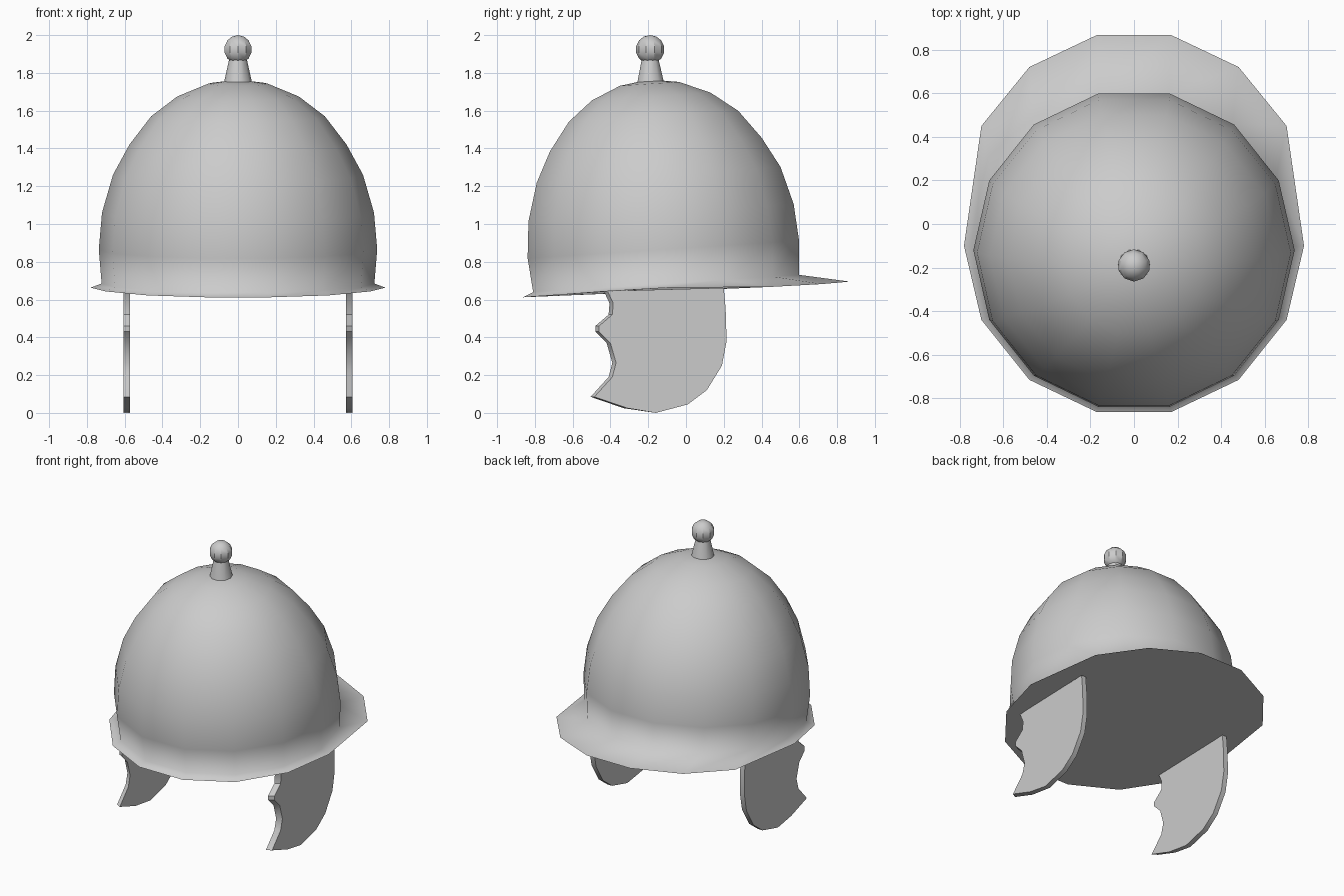
import bpy, bmesh, math

if "Cube" in bpy.data.objects:
    bpy.data.objects.remove(bpy.data.objects["Cube"])

SIDES = 14

def finish(name, bm):
    bmesh.ops.recalc_face_normals(bm, faces=bm.faces)
    me = bpy.data.meshes.new(name)
    bm.to_mesh(me)
    bm.free()
    ob = bpy.data.objects.new(name, me)
    bpy.context.collection.objects.link(ob)
    return ob

def ring(bm, r, yc, zc, n=SIDES, tilt=0.0):
    pts = []
    for k in range(n):
        a = 2 * math.pi * k / n
        y = r * math.sin(a)
        pts.append(bm.verts.new((r * math.cos(a), yc + y, zc + tilt * y)))
    return pts

def bridge(bm, a, b):
    n = len(a)
    for k in range(n):
        f = bm.faces.new((a[k], a[(k + 1) % n], b[(k + 1) % n], b[k]))
        f.smooth = True

# bowl with flared brim: (radius, centre y, height) per tilted ring
bm = bmesh.new()
half = [(0.78, -0.10, 0.663), (0.70, 0.45, 0.667), (0.48, 0.72, 0.682), (0.17, 0.867, 0.695)]
front = [(0.17, -0.863, 0.612), (0.48, -0.715, 0.622), (0.70, -0.44, 0.643)]
right = front + half
left = [(-x, y, z) for x, y, z in reversed(right)]
order = half + left + front            # counter-clockwise from +x
brim = [bm.verts.new(p) for p in order]
rings = [(0.722, -0.105, 0.685), (0.737, -0.12, 0.865), (0.72, -0.132, 1.06),
         (0.662, -0.145, 1.26), (0.575, -0.16, 1.42), (0.46, -0.172, 1.57),
         (0.322, -0.184, 1.675), (0.16, -0.193, 1.742)]
prev = brim
for r, yc, zc in rings:
    cur = ring(bm, r, yc, zc, tilt=0.065)
    bridge(bm, prev, cur)
    prev = cur
top = bm.verts.new((0, -0.193, 1.765))
for k in range(SIDES):
    bm.faces.new((prev[k], prev[(k + 1) % SIDES], top)).smooth = True
# flat underside
cap = bm.faces.new(list(reversed(brim)))
for e in cap.edges:
    e.smooth = False
finish("helmet_bowl", bm)

# finial stem
bm = bmesh.new()
lo = ring(bm, 0.075, -0.187, 1.745, 10)
hi = ring(bm, 0.045, -0.19, 1.88, 10)
bridge(bm, lo, hi)
bm.faces.new(hi)
bm.faces.new(lo)
finish("finial_stem", bm)

# finial knob
bpy.ops.mesh.primitive_uv_sphere_add(segments=10, ring_count=7, radius=0.076,
                                     location=(0, -0.19, 1.924))
knob = bpy.context.object
knob.name = "finial_knob"
bpy.ops.object.shade_smooth_by_angle(angle=math.radians(30))

# cheek guards: flat plate, front edge slightly chamfered on the outer face
back_edge = [(0.20, 0.662), (0.21, 0.55), (0.215, 0.38), (0.19, 0.25), (0.11, 0.12),
             (0.01, 0.045), (-0.16, 0.0)]
front_edge = [(-0.33, 0.025), (-0.505, 0.085), (-0.41, 0.19), (-0.39, 0.265),
              (-0.42, 0.37), (-0.48, 0.43), (-0.48, 0.46), (-0.41, 0.52),
              (-0.405, 0.58), (-0.435, 0.645)]
bm = bmesh.new()
inner = [bm.verts.new((0.572, y, z)) for y, z in back_edge + front_edge]
outer = [bm.verts.new((0.607, y, z)) for y, z in back_edge]
outer += [bm.verts.new((0.607, y + 0.02, z)) for y, z in front_edge]
bm.faces.new(inner)
bm.faces.new(list(reversed(outer)))
n = len(inner)
for k in range(n):
    bm.faces.new((inner[k], outer[k], outer[(k + 1) % n], inner[(k + 1) % n]))
guard = finish("cheek_guards", bm)
guard.modifiers.new("mirror", "MIRROR").use_axis[0] = True
bpy.ops.object.select_all(action='DESELECT')
guard.select_set(True)
bpy.context.view_layer.objects.active = guard
bpy.ops.object.shade_smooth_by_angle(angle=math.radians(35))
